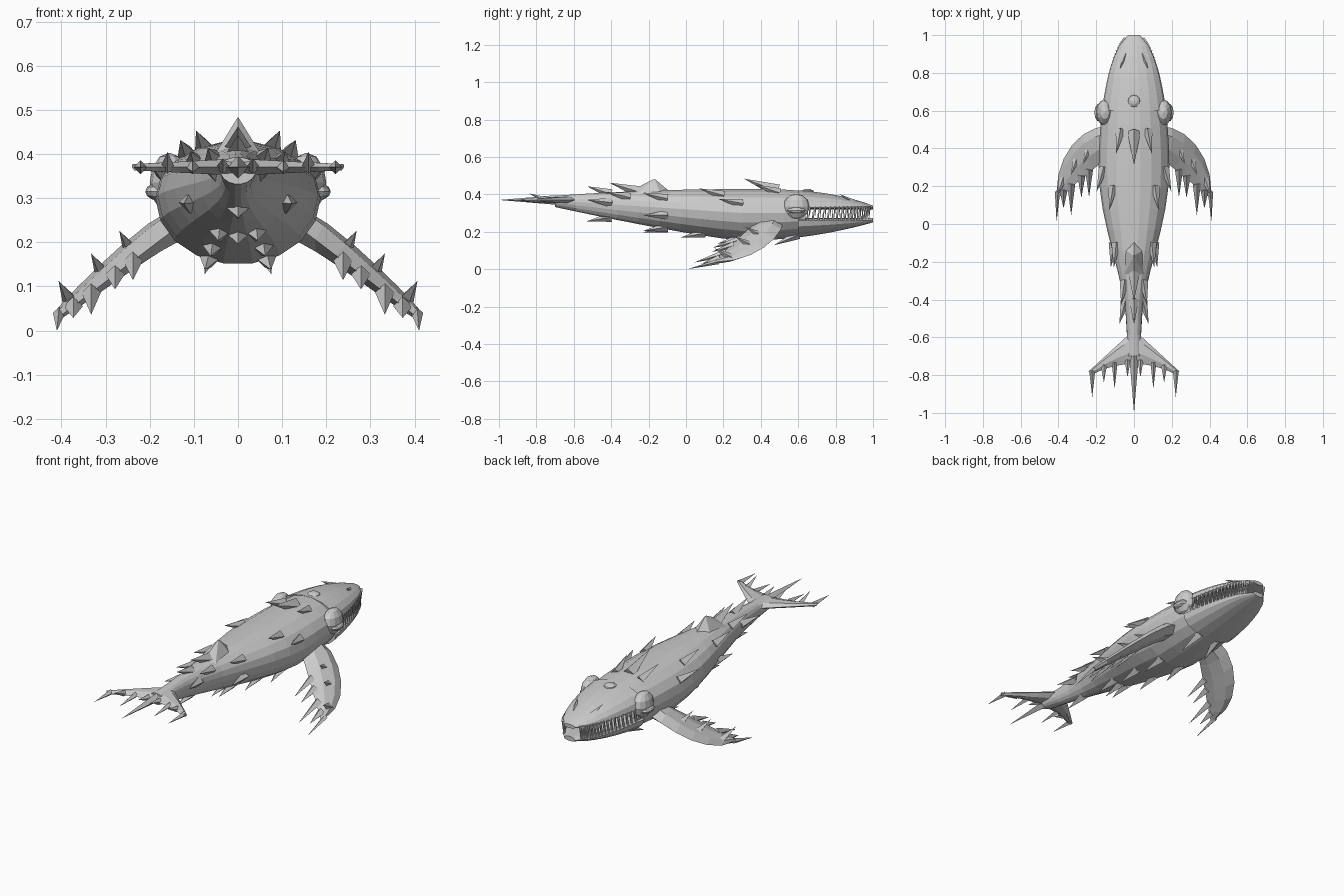
import bpy, bmesh, math
from mathutils import Vector, Matrix

cube = bpy.data.objects.get("Cube")
if cube:
    bpy.data.objects.remove(cube)

shade = (0.6, 0.6, 0.6, 1)
grey = bpy.data.materials.new("pale_grey")
grey.use_nodes = True
grey.diffuse_color = shade
grey.node_tree.nodes["Principled BSDF"].inputs["Base Color"].default_value = shade


def finish(name, bm, mirror=False):
    bmesh.ops.recalc_face_normals(bm, faces=bm.faces)
    mesh = bpy.data.meshes.new(name)
    bm.to_mesh(mesh)
    bm.free()
    mesh.materials.append(grey)
    obj = bpy.data.objects.new(name, mesh)
    bpy.context.collection.objects.link(obj)
    if mirror:
        modifier = obj.modifiers.new("Mirror", "MIRROR")
        modifier.use_mirror_merge = False


def skin(name, rings, mirror=False):
    """Bridge closed rings of points and cap both ends."""
    bm = bmesh.new()
    rows = [[bm.verts.new(point) for point in ring] for ring in rings]
    for row, following in zip(rows, rows[1:]):
        for i in range(len(row)):
            bm.faces.new((row[i - 1], row[i], following[i], following[i - 1]))
    bm.faces.new(rows[0])
    bm.faces.new(rows[-1])
    finish(name, bm, mirror)


def spread(start, end, count):
    return [start + (end - start) * i / (count - 1) for i in range(count)]


# Body rules: widest at the chest, rounded to the snout, tapering to the tail
chest = 0.3


def section(y):
    """Half width, belly, widest and back heights at a station."""
    if y > chest:
        u = (y - chest) / 0.7
        return (0.187 * math.sqrt(1 - 0.97 * u * u), 0.15 + 0.1 * u * u,
                chest, 0.43 - 0.09 * u ** 3)
    v = (chest - y) / 0.9
    return (0.187 * (0.6 + 0.4 * math.cos(math.pi * v)), 0.15 + 0.16 * v ** 1.2,
            chest + 0.06 * v, 0.43 - 0.03 * v * v)


def around(y, angle, width, belly, middle, back):
    c, s = math.cos(angle), math.sin(angle)
    reach = back - middle if s > 0 else middle - belly
    return Vector((width * c, y, middle + reach * s))


def ring(y, width, belly, middle, back, sides=18):
    return [around(y, math.tau * i / sides, width, belly, middle, back) for i in range(sides)]


skin("body", [ring(y, *section(y)) for y in spread(-0.7, 0.64, 13)])

# Jaws, open along the sides
upper, lower = [], []
for y in spread(0.6, 1, 8):
    width, belly, middle, back = section(y)
    upper.append(ring(y, width, 0.32, 0.33, back))
    lower.append(ring(y, width, belly, 0.26, 0.275))
skin("upper_jaw", upper)
skin("lower_jaw", lower)


def spikes(name, items, mirror=True, sides=4):
    """Pyramids given by base centre, tip and base radius."""
    bm = bmesh.new()
    for base, tip, radius in items:
        base, tip = Vector(base), Vector(tip)
        along = tip - base
        turn = along.to_track_quat('Z', 'Y').to_matrix().to_4x4()
        bmesh.ops.create_cone(bm, cap_ends=True, segments=sides, radius1=radius, radius2=0,
                              depth=along.length, matrix=Matrix.Translation((base + tip) / 2) @ turn)
    finish(name, bm, mirror)


# Teeth along the rim of both jaws
teeth = []
for angle in spread(0.55, 1.4, 18):
    y = chest + 0.69 * math.sin(angle)
    x = section(y)[0] * 0.95
    teeth.append(((x, y, 0.335), (x, y, 0.275), 0.008))
    teeth.append(((x, y - 0.01, 0.26), (x, y - 0.01, 0.32), 0.008))
spikes("teeth", teeth, sides=5)


def blob(name, centre, size, mirror):
    bm = bmesh.new()
    place = Matrix.Translation(centre) @ Matrix.Diagonal((*size, 1))
    bmesh.ops.create_uvsphere(bm, u_segments=12, v_segments=6, radius=1, matrix=place)
    finish(name, bm, mirror)


# Armoured eye plates, lidded eyes and blowhole
blob("eye_plate", (0.155, 0.59, 0.335), (0.045, 0.07, 0.068), True)
blob("eye", (0.18, 0.59, 0.315), (0.03, 0.05, 0.02), True)
blob("blowhole", (0, 0.65, 0.41), (0.035, 0.035, 0.02), False)

# Dorsal fin
bm = bmesh.new()
bmesh.ops.create_cone(bm, cap_ends=True, segments=6, radius1=1, radius2=0.05, depth=1,
                      matrix=Matrix.Translation((0, -0.2, 0.44)) @ Matrix.Diagonal((0.06, 0.13, 0.08, 1)))
for vert in bm.verts:
    if vert.co.z > 0.45:
        vert.co.y += 0.03
finish("dorsal_fin", bm)


def blade_ring(lead, trail, thickness):
    """Flattened hexagon between the leading and trailing edges."""
    up = Vector((0.3, 0, 1)).normalized() * thickness / 2
    front, rear = lead.lerp(trail, 0.25), lead.lerp(trail, 0.65)
    return [lead, front + up, rear + up, trail, rear - up, front - up]


# Flippers: a curved leading edge and a straighter trailing edge
def flipper_edges(t):
    sweep = t * math.pi / 2
    x = math.sin(sweep)
    lead = Vector((0.13 + 0.28 * x, 0.17 + 0.35 * math.cos(sweep), 0.25 - 0.21 * x ** 1.3))
    trail = Vector((0.13, 0.36, 0.24)).lerp(Vector((0.4, 0.14, 0.035)), t)
    return lead, trail


skin("flipper", [blade_ring(*flipper_edges(t), 0.07 - 0.05 * t) for t in spread(0, 1, 7)], True)
thorns = [((0.405, 0.17, 0.04), (0.41, 0.01, 0), 0.014)]
for t, length in ((0.4, 0.13), (0.55, 0.1), (0.75, 0.15), (0.9, 0.08)):
    trail = flipper_edges(t)[1]
    thorns.append((trail + Vector((0, 0.02, 0)), trail + Vector((0, -length, -length / 3)), 0.022))
for t in (0.3, 0.5, 0.8):
    lead, trail = flipper_edges(t)
    base = lead.lerp(trail, 0.4)
    thorns.append((base, base + Vector((0.03, -0.09, 0.05)), 0.022))
spikes("flipper_spikes", thorns)

# Flukes: swept back, with a nearly straight trailing edge
level = 0.37


def fluke_edges(t):
    x = t * 0.24
    return Vector((x, -0.56 - 0.22 * t, level)), Vector((x * 0.95, -0.74 - 0.06 * t * t, level))


skin("fluke", [blade_ring(*fluke_edges(t), 0.04 - 0.025 * t) for t in spread(0, 1, 6)], True)
thorns = []
for t, length, rise in ((0.15, 0.07, 0.02), (0.45, 0.12, -0.01), (0.7, 0.07, 0.035), (0.97, 0.12, 0)):
    trail = fluke_edges(t)[1]
    thorns.append((trail + Vector((0, 0.02, 0)), trail + Vector((0, -length, rise)), 0.016))
spikes("fluke_spikes", thorns)
spikes("tail_spike", [((0, -0.7, level), (0, -1, level), 0.025)], False)


def swept(y, degrees, length=0.13):
    """A thorn rooted under the skin and lying back along it."""
    angle = math.radians(degrees)
    out = Vector((math.cos(angle), 0, math.sin(angle)))
    base = around(y, angle, *section(y)) - out * 0.01
    tip = around(y - length, angle, *section(y - length)) + out * length * 0.3
    return base, tip, length * 0.2


# Spikes along the ridge, flanks and belly
spikes("ridge_spikes", [swept(0.49, 90, 0.18), swept(-0.24, 90, 0.17), swept(-0.4, 90),
                        swept(-0.1, -90), swept(-0.4, -90)], False)
spikes("flank_spikes", [swept(0.5, 65), swept(0.2, 50), swept(0.3, 25), swept(0.9, 60, 0.08),
                        swept(-0.1, 35), swept(-0.1, -20), swept(-0.3, 40), swept(-0.4, 10)])
spikes("belly_spikes", [swept(y, -70) for y in (0.6, 0.3, 0.1, -0.1)])
